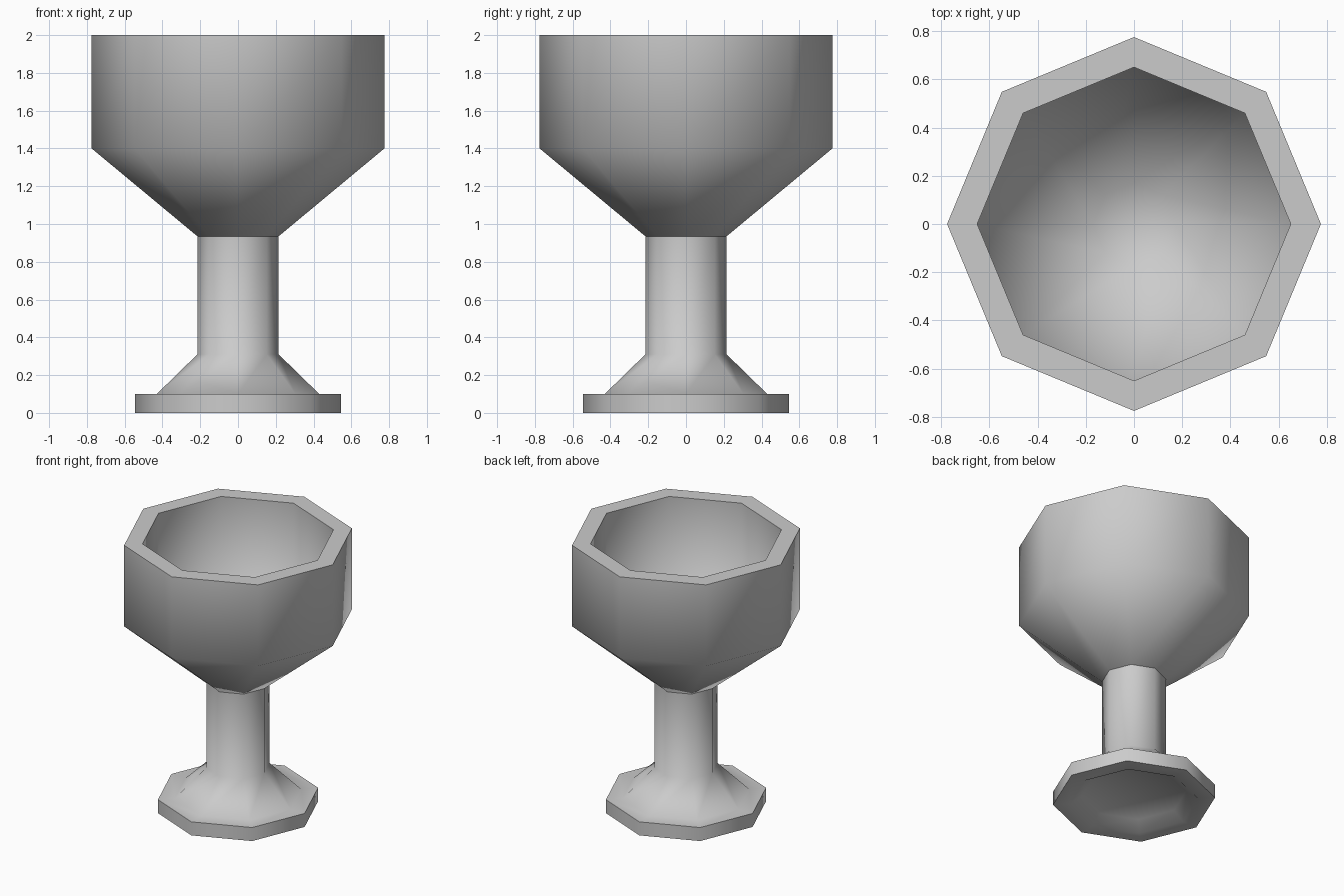
import bpy, bmesh, math

if "Cube" in bpy.data.objects:
    bpy.data.objects.remove(bpy.data.objects["Cube"])

SIDES = 8


def lathe(name, profile):
    """Turn an (r, z) profile into an eight-sided solid; r = 0 closes to a point."""
    bm = bmesh.new()
    rings = []
    for r, z in profile:
        if r == 0:
            rings.append([bm.verts.new((0, 0, z))] * SIDES)
        else:
            rings.append([bm.verts.new((r * math.cos(i * math.tau / SIDES),
                                        r * math.sin(i * math.tau / SIDES), z))
                          for i in range(SIDES)])
    for a, b in zip(rings, rings[1:]):
        for i in range(SIDES):
            j = (i + 1) % SIDES
            bm.faces.new(dict.fromkeys((a[i], a[j], b[j], b[i])))
    bmesh.ops.recalc_face_normals(bm, faces=bm.faces)
    mesh = bpy.data.meshes.new(name)
    bm.to_mesh(mesh)
    bm.free()
    obj = bpy.data.objects.new(name, mesh)
    bpy.context.collection.objects.link(obj)
    # Soft facets, crisp rims
    bpy.ops.object.select_all(action='DESELECT')
    obj.select_set(True)
    bpy.context.view_layer.objects.active = obj
    bpy.ops.object.shade_smooth_by_angle(angle=math.radians(60))
    return obj


# Foot with shallow recess underneath, flaring up into the stem
lathe("foot_and_stem", [(0, 0.06), (0.35, 0.06), (0.43, 0), (0.545, 0),
                        (0.545, 0.1), (0.43, 0.1), (0.215, 0.31),
                        (0.215, 0.935), (0, 0.935)])

# Thick-walled hollow bowl
lathe("bowl", [(0, 0.935), (0.215, 0.935), (0.775, 1.4), (0.775, 2), (0.65, 2),
               (0.65, 1.45), (0.17, 1.06), (0, 1.06)])
